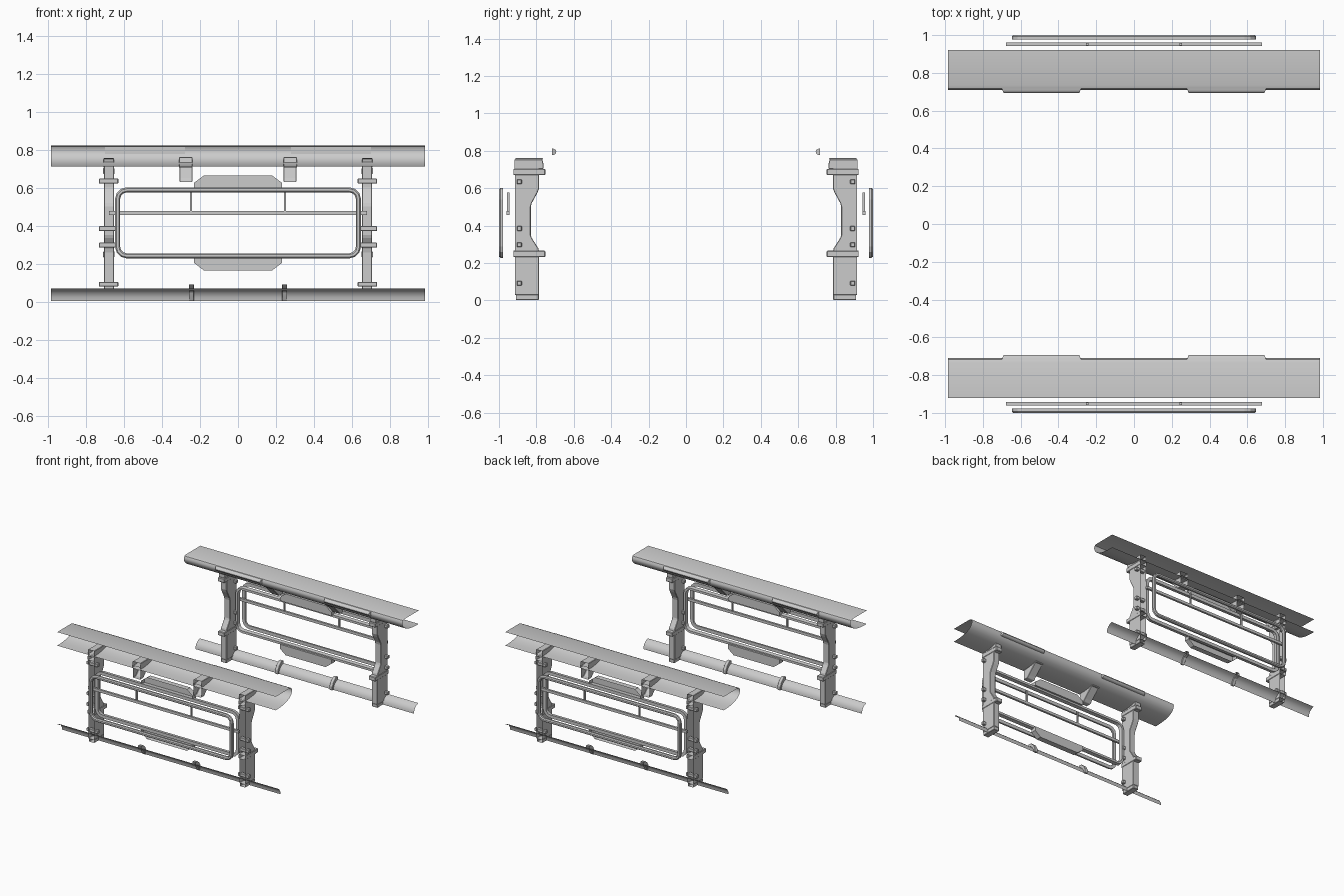
import bpy, bmesh, math

if "Cube" in bpy.data.objects:
    bpy.data.objects.remove(bpy.data.objects["Cube"])


def finish(name, bm, mirror_x=False, bevel=0, smooth=False, open_back=False):
    """Make the object and mirror it to the opposite wall (and across x)."""
    bmesh.ops.recalc_face_normals(bm, faces=bm.faces)
    if open_back:       # shells are open on the outer side
        bm.normal_update()
        bmesh.ops.delete(bm, geom=[f for f in bm.faces if f.normal.y > .9], context='FACES_ONLY')
    me = bpy.data.meshes.new(name)
    bm.to_mesh(me)
    bm.free()
    ob = bpy.data.objects.new(name, me)
    bpy.context.collection.objects.link(ob)
    if bevel:
        b = ob.modifiers.new("bevel", 'BEVEL')
        b.width, b.segments = bevel, 1
    m = ob.modifiers.new("mirror", 'MIRROR')
    m.use_axis = (mirror_x, True, False)
    m.use_mirror_merge = False
    if smooth:
        bpy.context.view_layer.objects.active = ob
        ob.select_set(True)
        bpy.ops.object.shade_smooth_by_angle(angle=math.radians(35))
        ob.select_set(False)
    return ob


def add_prism(bm, pts, x0, x1):
    """Solid from a (y, z) outline between two x positions."""
    a = [bm.verts.new((x0, y, z)) for y, z in pts]
    b = [bm.verts.new((x1, y, z)) for y, z in pts]
    bm.faces.new(a)
    bm.faces.new(b[::-1])
    n = len(pts)
    for i in range(n):
        j = (i + 1) % n
        bm.faces.new((a[i], b[i], b[j], a[j]))


def add_box(bm, x0, x1, y0, y1, z0, z1):
    add_prism(bm, [(y0, z0), (y1, z0), (y1, z1), (y0, z1)], x0, x1)


def sheet(name, pts, half):
    """Open strip swept along x from a (y, z) line."""
    bm = bmesh.new()
    a = [bm.verts.new((-half, y, z)) for y, z in pts]
    b = [bm.verts.new((half, y, z)) for y, z in pts]
    for i in range(len(pts) - 1):
        bm.faces.new((a[i], b[i], b[i + 1], a[i + 1]))
    return finish(name, bm, smooth=True)


# Overhead trough, open on the outer side, and the sloped floor cove
sheet("overhead_trough",
      [(.92, .822), (.735, .822), (.718, .816), (.71, .80), (.712, .782), (.722, .763),
       (.74, .746), (.77, .731), (.81, .72), (.86, .714), (.92, .712)], .984)
sheet("floor_cove", [(.858, .005), (.86, .025), (.872, .047), (.89, .062), (.915, .07)], .984)

# Half-round light strips on the trough nose
bm = bmesh.new()
arc = [(.717 - .024 * math.sin(math.pi * i / 6), .795 + .018 * math.cos(math.pi * i / 6)) for i in range(7)]
add_prism(bm, arc, .28, .70)
for v in bm.verts:      # taper the tips
    d = (.717 - v.co.y) * .4
    v.co.x += d if v.co.x < .5 else -d
finish("light_strip", bm, True, smooth=True)

# Posts with waisted inner edge
XA, XB = .653, .706
bm = bmesh.new()
add_prism(bm, [(.915, .03), (.915, .72), (.785, .72), (.785, .60), (.795, .575), (.825, .52), (.83, .50),
               (.83, .35), (.825, .335), (.79, .28), (.785, .26), (.785, .03)], XA, XB)
finish("post", bm, True, .003, open_back=True)

# Post collars, cap and foot
bm = bmesh.new()
for z in (.232, .67):
    add_box(bm, XA - .003, XB + .003, .752, .921, z, z + .034)
finish("post_collar", bm, True, .004, open_back=True)
bm = bmesh.new()
add_prism(bm, [(.762, .704), (.918, .704), (.918, .755), (.768, .755), (.762, .73)], XA - .001, XB + .001)
finish("post_cap", bm, True, .003, open_back=True)
bm = bmesh.new()
add_box(bm, XA + .002, XB - .002, .787, .91, .003, .032)
finish("post_foot", bm, True, .003, open_back=True)

# Square pegs through the posts
bm = bmesh.new()
for z in (.092, .298, .385, .635):
    add_box(bm, .63, .732, .878, .904, z - .013, z + .013)
finish("post_peg", bm, True, .003)

# Intermediate wedge brackets under the trough, with clips inside it
bm = bmesh.new()
add_prism(bm, [(.775, .728), (.912, .728), (.912, .63), (.872, .63), (.855, .65)], .24, .308)
finish("trough_bracket", bm, True, .003, open_back=True)
bm = bmesh.new()
add_prism(bm, [(.77, .725), (.912, .705), (.912, .762), (.765, .762)], .24, .31)
finish("trough_clip", bm, True, .003, open_back=True)

# Clamps on the floor cove
bm = bmesh.new()
add_prism(bm, [(.845, .004), (.845, .035), (.862, .068), (.89, .092), (.914, .092), (.914, .06),
               (.885, .05), (.862, .004)], .231, .259)
finish("cove_clamp", bm, True, .002, open_back=True)


# Rounded rectangular rings: outer window frame and inner window rim
def ring_outline(hx, z0, z1, r, seg=3):
    pts = []
    for cx, cz, a0 in ((hx - r, z1 - r, 0), (r - hx, z1 - r, 90), (r - hx, z0 + r, 180), (hx - r, z0 + r, 270)):
        for i in range(seg + 1):
            a = math.radians(a0 + 90 * i / seg)
            pts.append((cx + r * math.cos(a), cz + r * math.sin(a)))
    return pts


def ring(name, section):
    bm = bmesh.new()
    loops = []
    for inset, y in section:
        o = ring_outline(.647 - inset, .228 + inset, .602 - inset, .062 - inset)
        loops.append([bm.verts.new((x, y, z)) for x, z in o])
    for k in range(len(loops)):
        p, q = loops[k], loops[(k + 1) % len(loops)]
        for i in range(len(p)):
            j = (i + 1) % len(p)
            bm.faces.new((p[i], p[j], q[j], q[i]))
    finish(name, bm)


ring("window_frame", ((0, .978), (0, .992), (.007, 1.0), (.02, 1.0), (.027, .992), (.027, .978)))
ring("window_rim", ((0, .915), (.004, .885), (.022, .885), (.026, .915)))

# Glazing bars behind the frame
bm = bmesh.new()
add_box(bm, -.678, .678, .943, .96, .456, .478)
for x in (-.247, .247):
    add_box(bm, x - .006, x + .006, .945, .958, .476, .578)
finish("glazing_bar", bm)

# Shallow tray panels above and below the window, open on the outer side
for name, zs in (("upper_panel", (.595, .625, .664)), ("lower_panel", (.24, .205, .165))):
    bm = bmesh.new()
    rows = list(zip((.232, .232, .18), zs))
    outline = [(-h, z) for h, z in rows] + [(h, z) for h, z in reversed(rows)]
    f = bm.faces.new([bm.verts.new((x, .915, z)) for x, z in outline])
    ext = bmesh.ops.extrude_face_region(bm, geom=[f], use_keep_orig=True)
    for v in [g for g in ext["geom"] if isinstance(g, bmesh.types.BMVert)]:
        v.co.y -= .045
    finish(name, bm, open_back=True)
